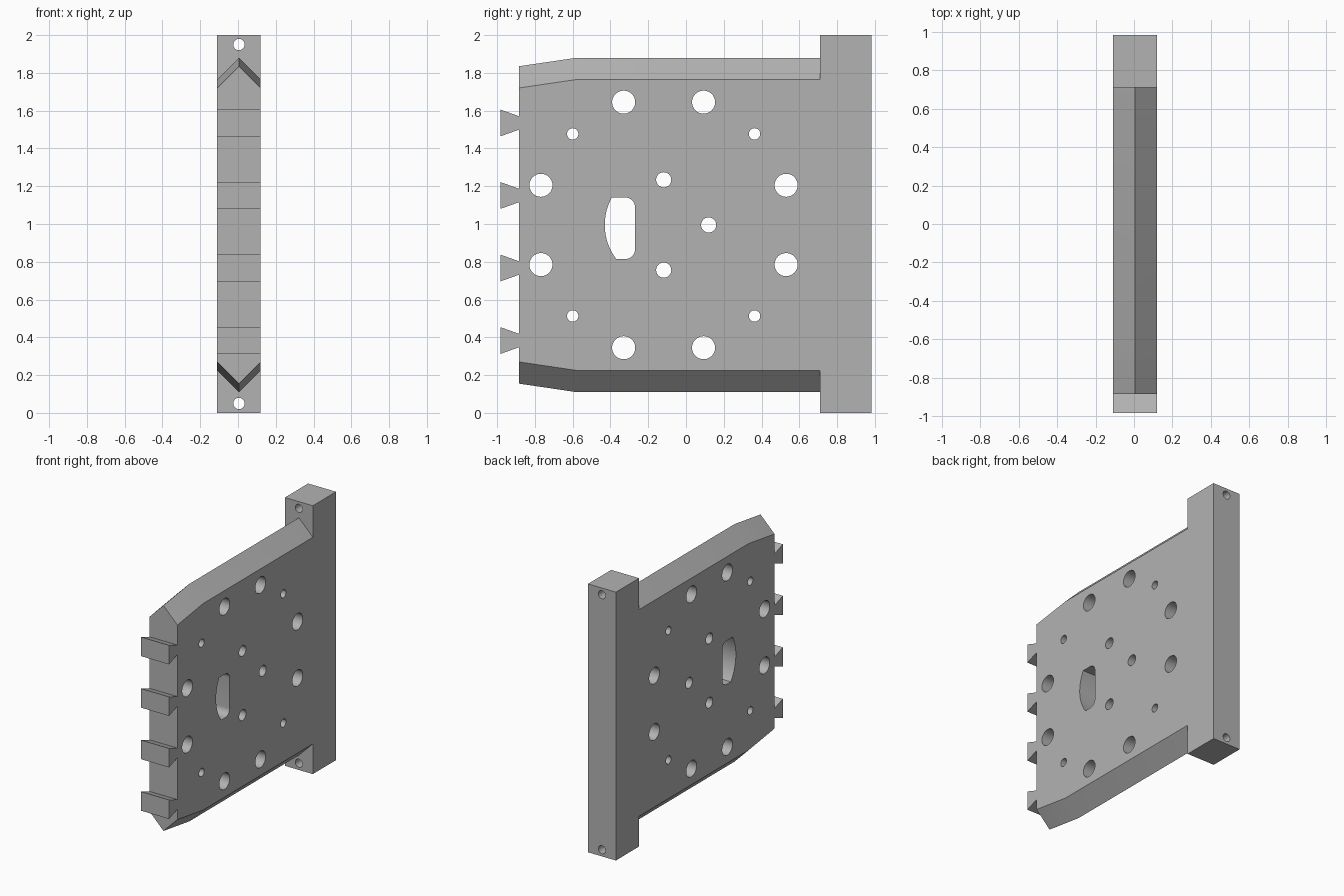
import bpy, bmesh
from math import sin, cos, pi, sqrt

if "Cube" in bpy.data.objects:
    bpy.data.objects.remove(bpy.data.objects["Cube"])

X0, X1 = -0.11, 0.12          # plate thickness limits
XM = (X0 + X1) / 2            # ridge line
ZM = 0.995                    # mid height of the plate
FRONT, STEP, BACK = -0.885, 0.71, 0.983

grey = bpy.data.materials.new("plain grey")
grey.use_nodes = True
colour = (0.45, 0.45, 0.45, 1)
grey.diffuse_color = colour
grey.node_tree.nodes["Principled BSDF"].inputs["Base Color"].default_value = colour


def loft(bm, rings):
    """Skin a closed solid through rings of equal length."""
    loops = [[bm.verts.new(p) for p in ring] for ring in rings]
    n = len(loops[0])
    for a, b in zip(loops, loops[1:]):
        for i in range(n):
            j = (i + 1) % n
            bm.faces.new((a[i], a[j], b[j], b[i]))
    bm.faces.new(loops[0])
    bm.faces.new(loops[-1])


def finish(name, bm):
    bmesh.ops.recalc_face_normals(bm, faces=bm.faces)
    mesh = bpy.data.meshes.new(name)
    bm.to_mesh(mesh)
    bm.free()
    mesh.materials.append(grey)
    obj = bpy.data.objects.new(name, mesh)
    bpy.context.collection.objects.link(obj)
    return obj


def arc(cy, cz, r, start, end, steps):
    return [(cy + r * cos(start + (end - start) * i / steps),
             cz + r * sin(start + (end - start) * i / steps)) for i in range(steps + 1)]


def circle(a, b, r, n=48):
    return arc(a, b, r, 0, 2 * pi, n)[:-1]


def prism_x(bm, outline, x0, x1):
    loft(bm, [[(x, y, z) for y, z in outline] for x in (x0, x1)])


def cut(obj, cutter):
    """Subtract the cutter, bake the result and smooth the bores."""
    mod = obj.modifiers.new("holes", "BOOLEAN")
    mod.operation = "DIFFERENCE"
    mod.solver = "EXACT"
    mod.object = cutter
    bpy.ops.object.select_all(action="DESELECT")
    bpy.context.view_layer.objects.active = obj
    obj.select_set(True)
    bpy.ops.object.modifier_apply(modifier=mod.name)
    bpy.ops.object.shade_smooth_by_angle(angle=0.35)
    bpy.data.objects.remove(cutter)


# Plate with ridged top and bottom edges, tapering toward the front
def section(y, half_edge):
    ridge = half_edge + 0.115
    half = [(X0, half_edge), (XM, ridge), (X1, half_edge)]
    return [(x, y, ZM + h) for x, h in half] + [(x, y, ZM - h) for x, h in reversed(half)]


bm = bmesh.new()
loft(bm, [section(FRONT, 0.725), section(-0.58, 0.77), section(STEP, 0.77)])
plate = finish("plate", bm)

# Round bores through the plate, mirrored about mid height: (y, height offset, radius)
bores = [(-0.33, 0.65, 0.061), (0.093, 0.65, 0.061), (-0.768, 0.21, 0.061), (0.53, 0.21, 0.061),
         (-0.6, 0.482, 0.03), (0.363, 0.482, 0.03), (-0.118, 0.239, 0.04)]
bm = bmesh.new()
for y, h, r in bores:
    for side in (1, -1):
        prism_x(bm, circle(y, ZM + side * h, r), -0.3, 0.3)
prism_x(bm, circle(0.12, ZM, 0.04), -0.3, 0.3)

# Window with a bowed front edge and rounded rear corners
top, bottom, rear, r = 1.14, 0.815, -0.27, 0.05
window = arc(rear - r, bottom + r, r, -pi / 2, 0, 8) + arc(rear - r, top - r, r, 0, pi / 2, 8)
for i in range(17):
    z = top + (bottom - top) * i / 16
    window.append((-0.13 - sqrt(0.09 - (z - ZM) ** 2), z))
prism_x(bm, window, -0.3, 0.3)
cutter = finish("plate_cutter", bm)
cutter.hide_render = True
cut(plate, cutter)

# Rear post with a screw hole at each end
bm = bmesh.new()
prism_x(bm, [(STEP, 0), (BACK, 0), (BACK, 2), (STEP, 2)], X0, X1)
post = finish("rear_post", bm)
bm = bmesh.new()
for z in (0.05, 1.95):
    loft(bm, [[(x, y, h) for x, h in circle(XM, z, 0.03)] for y in (0.5, 1.2)])
cutter = finish("post_cutter", bm)
cutter.hide_render = True
cut(post, cutter)

# Dovetail teeth along the front edge
for i in range(4):
    z = 0.383 + 0.384 * i
    bm = bmesh.new()
    prism_x(bm, [(FRONT, z - 0.036), (FRONT, z + 0.036),
                 (-BACK, z + 0.071), (-BACK, z - 0.071)], X0, X1)
    finish(f"dovetail_tooth_{i + 1}", bm)
